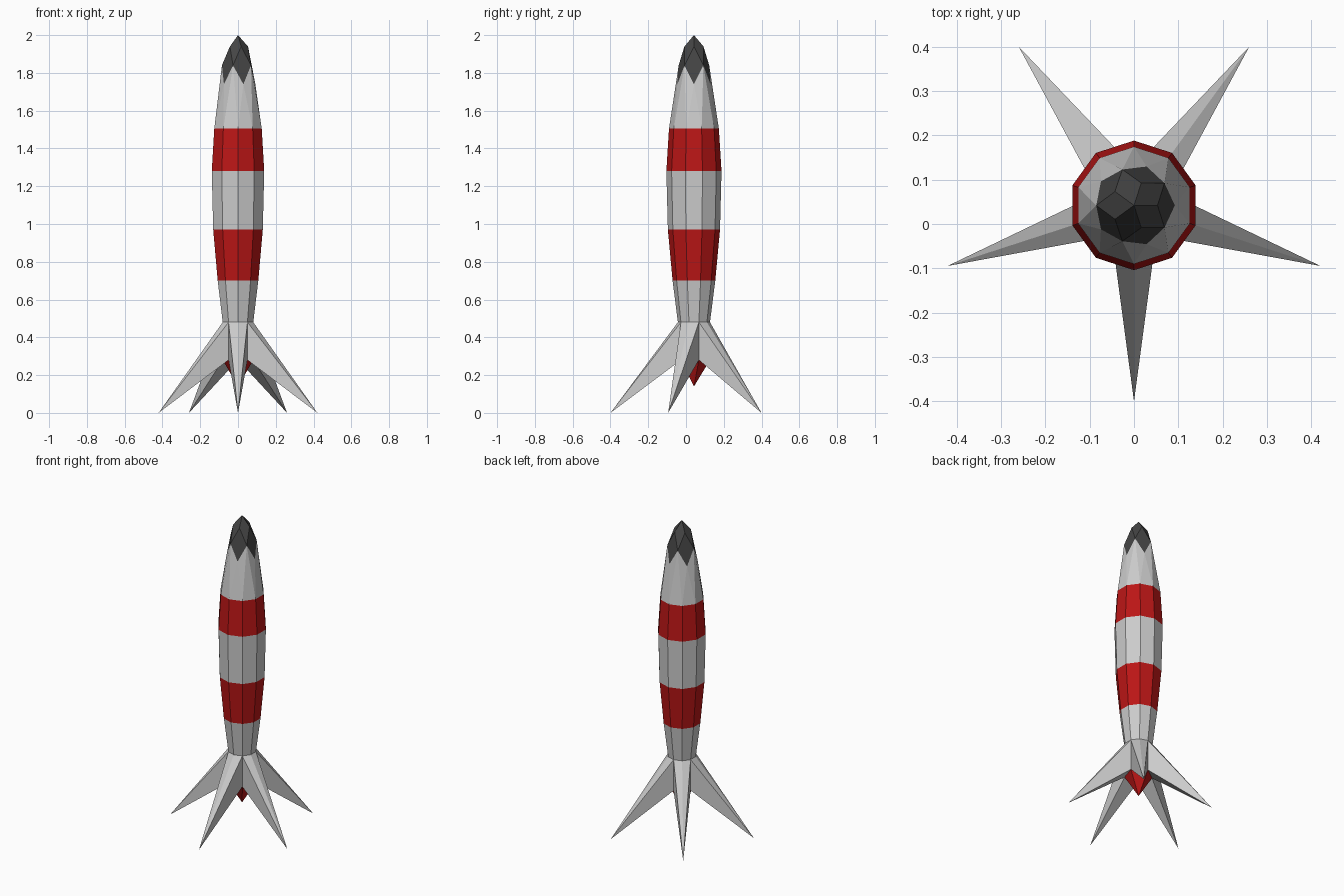
import bpy
from math import cos, sin, radians

if "Cube" in bpy.data.objects:
    bpy.data.objects.remove(bpy.data.objects["Cube"])

CY = 0.042          # body axis sits slightly behind the origin


def material(name, rgb):
    m = bpy.data.materials.new(name)
    m.diffuse_color = (*rgb, 1)
    m.use_nodes = True
    m.node_tree.nodes["Principled BSDF"].inputs["Base Color"].default_value = m.diffuse_color
    return m


RED = material("red", (0.5, 0.008, 0.008))
DARK = material("dark", (0.06, 0.06, 0.06))


def pt(r, deg, z):
    a = radians(deg)
    return (r * cos(a), CY + r * sin(a), z)


def ring(r, z, n=10, start=18):
    return [pt(r, start + 360 / n * i, z) for i in range(n)]


def build(name, faces, mat=None):
    """Mesh from faces given as point tuples, welding shared corners."""
    index, polys = {}, []
    for f in faces:
        polys.append([index.setdefault(tuple(round(c, 5) for c in p), len(index)) for p in f])
    me = bpy.data.meshes.new(name)
    me.from_pydata(list(index), [], polys)
    if mat:
        me.materials.append(mat)
    bpy.context.collection.objects.link(bpy.data.objects.new(name, me))


def band(a, b):
    n = len(a)
    return [(a[i], a[(i + 1) % n], b[(i + 1) % n], b[i]) for i in range(n)]


# Hull bands, bottom to top
profile = [(0.085, 0.48), (0.113, 0.70), (0.138, 0.97), (0.146, 1.28), (0.132, 1.505)]
names = ["lower_hull", "lower_red_band", "middle_hull", "upper_red_band"]
for i, name in enumerate(names):
    build(name, band(ring(*profile[i]), ring(*profile[i + 1])), RED if i % 2 else None)

# Nose cap: two rows of diamond facets with a zigzag lower rim
top = (0, CY, 2.0)
A = ring(0.053, 1.94, 5, 0)
B = ring(0.085, 1.84, 5, 36)
C = ring(0.092, 1.74, 5, 0)
nose = []
for i in range(5):
    nose.append((top, A[i], B[i], A[(i + 1) % 5]))
    nose.append((A[i], B[i - 1], C[i], B[i]))
build("nose_cap", nose, DARK)

# Shoulder: triangles joining the hull to the zigzag rim
rim = [p for pair in zip(C, B) for p in pair]
hull = ring(*profile[-1])
shoulder = []
for i in range(10):
    j = (i + 1) % 10
    shoulder.append((hull[i], rim[j], rim[i]))
    shoulder.append((hull[i], hull[j], rim[j]))
build("shoulder", shoulder)

# Five fins growing out of the hull's lower edge
R0 = 0.085
fins, cone = [], []
for i in range(5):
    d = 270 + 72 * i
    tip = pt(0.442, d, 0)
    mid = pt(R0, d, 0.48)
    l, r = pt(R0, d - 36, 0.48), pt(R0, d + 36, 0.48)
    ll, lr = pt(R0, d - 36, 0.28), pt(R0, d + 36, 0.28)
    fins += [(l, tip, mid), (mid, tip, r), (l, ll, tip), (r, tip, lr), (ll, lr, tip)]
    cone.append((lr, ll, (0, CY, 0.14)))
build("fins", fins)

# Exhaust cone under the fins
build("exhaust_cone", cone, RED)
